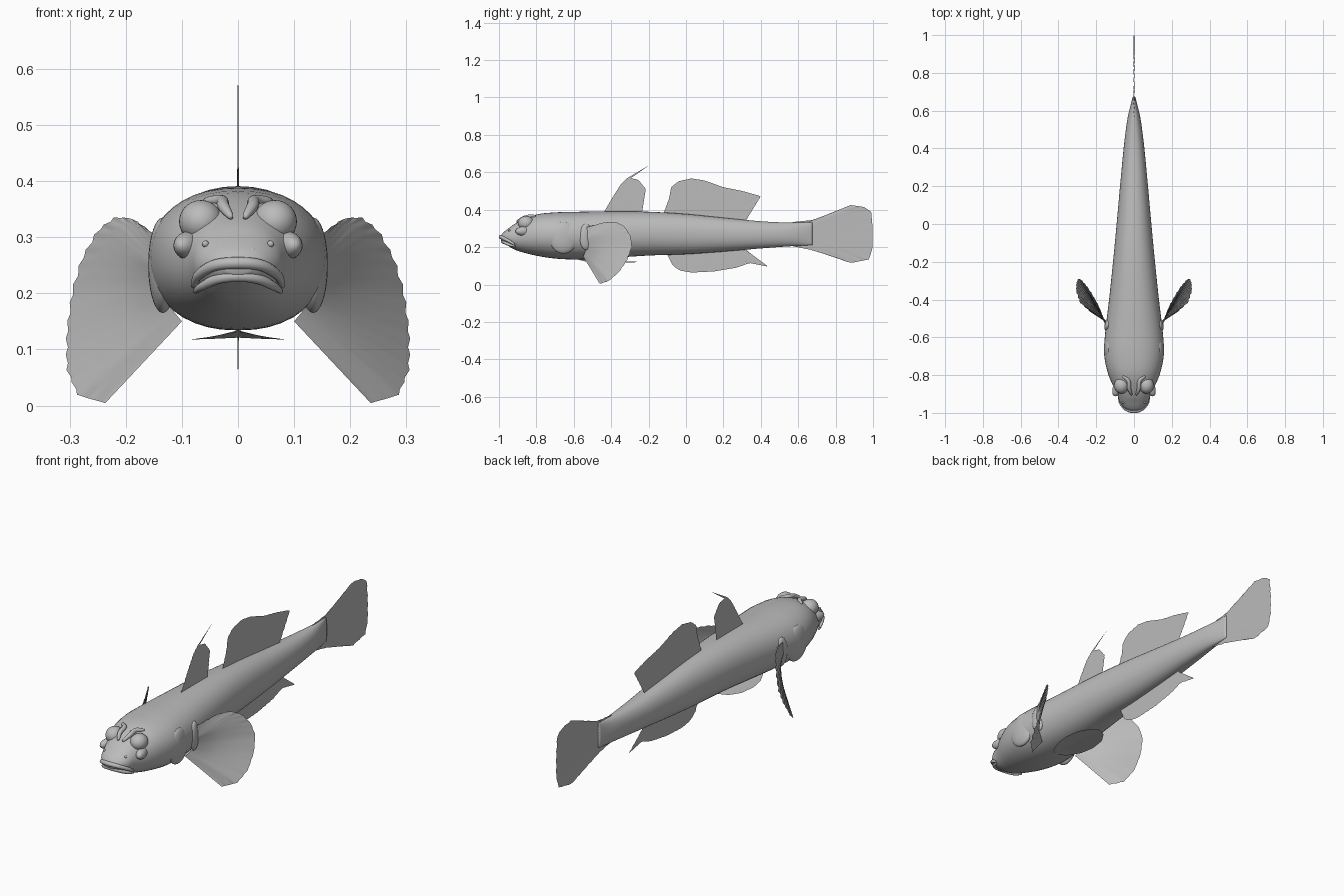
import bpy, bmesh, math
from mathutils import Vector

if "Cube" in bpy.data.objects:
    bpy.data.objects.remove(bpy.data.objects["Cube"])

GREY = (0.5, 0.5, 0.5, 1)
skin = bpy.data.materials.new("plain grey")
skin.use_nodes = True
skin.diffuse_color = GREY
skin.node_tree.nodes["Principled BSDF"].inputs["Base Color"].default_value = GREY


def finish(name, bm, smooth=True):
    mesh = bpy.data.meshes.new(name)
    bm.to_mesh(mesh)
    bm.free()
    for poly in mesh.polygons:
        poly.use_smooth = smooth
    mesh.materials.append(skin)
    obj = bpy.data.objects.new(name, mesh)
    bpy.context.collection.objects.link(obj)
    return obj


def spline(keys, steps):
    """Smooth Catmull-Rom curve through the keys."""
    pts = [Vector(k) for k in keys]
    pts = [2 * pts[0] - pts[1]] + pts + [2 * pts[-1] - pts[-2]]
    out = []
    for a, b, c, d in zip(pts, pts[1:], pts[2:], pts[3:]):
        for i in range(steps):
            t = i / steps
            out.append(b + (c - a) * (t / 2) + (2 * a - 5 * b + 4 * c - d) * (t * t / 2)
                       + (3 * b - a - 3 * c + d) * (t ** 3 / 2))
    return out + [pts[-2]]


def along(points, t):
    """Point at fraction t of a polyline's length."""
    pts = [Vector(p) for p in points]
    left = t * sum((b - a).length for a, b in zip(pts, pts[1:]))
    for a, b in zip(pts, pts[1:]):
        step = (b - a).length
        if left <= step:
            return a.lerp(b, left / step)
        left -= step
    return pts[-1]


def fin(name, base, tip, rays=24, ripple=0.0, side=1, rows=5):
    """Thin sheet stretched from a base line to a tip line, with fin rays."""
    bm = bmesh.new()
    grid = []
    for i in range(rays * 2 + 1):
        t = i / (rays * 2)
        a, b = along(base, t), along(tip, t)
        across = along(tip, min(1, t + .02)) - along(tip, max(0, t - .02))
        normal = (b - a).cross(across).normalized()
        line = []
        for j in range(rows + 1):
            s = j / rows
            p = a.lerp(b, s) + normal * (ripple * s * (1 if i % 2 else -1))
            line.append(bm.verts.new((p.x * side, p.y, p.z)))
        grid.append(line)
    for l, r in zip(grid, grid[1:]):
        for j in range(rows):
            bm.faces.new((l[j], r[j], r[j + 1], l[j + 1]))
    bmesh.ops.remove_doubles(bm, verts=bm.verts, dist=1e-5)
    bmesh.ops.recalc_face_normals(bm, faces=bm.faces)
    return finish(name, bm)


def flat(points):
    return [(0, y, z) for y, z in points]


def ball(name, centre, scale, tilt=0):
    bm = bmesh.new()
    bmesh.ops.create_uvsphere(bm, u_segments=28, v_segments=18, radius=1)
    obj = finish(name, bm)
    obj.location, obj.scale, obj.rotation_euler = centre, scale, (0, 0, tilt)
    return obj


def tube(name, keys, radius):
    """Tapered round strip following the keys."""
    path = spline(keys, 6)
    bm = bmesh.new()
    rings = []
    for i, p in enumerate(path):
        d = (path[min(i + 1, len(path) - 1)] - path[max(i - 1, 0)]).normalized()
        u = d.cross(Vector((0, 0, 1))).normalized()
        v = u.cross(d)
        r = radius * (.35 + .65 * math.sin(math.pi * i / (len(path) - 1)) ** .6)
        rings.append([bm.verts.new(p + r * (u * math.cos(k * math.pi / 5) + v * math.sin(k * math.pi / 5)))
                      for k in range(10)])
    for a, b in zip(rings, rings[1:]):
        for k in range(10):
            bm.faces.new((a[k], a[k - 1], b[k - 1], b[k]))
    bm.faces.new(rings[0])
    bm.faces.new(rings[-1])
    bmesh.ops.recalc_face_normals(bm, faces=bm.faces)
    return finish(name, bm)


# Body: stations of (y, half width, bottom, top)
stations = [
    (-.99, .025, .235, .262), (-.975, .05, .222, .28), (-.945, .074, .203, .303),
    (-.9, .09, .18, .333), (-.8, .135, .154, .374), (-.69, .158, .138, .386),
    (-.57, .152, .134, .389), (-.4, .132, .142, .391), (-.2, .111, .155, .389),
    (0, .092, .162, .377), (.2, .074, .176, .357), (.4, .055, .193, .338),
    (.55, .036, .204, .331), (.63, .018, .208, .331), (.675, .006, .212, .332)]
bm = bmesh.new()
rings, SIDES = [], 40
for y, w, low, high in spline(stations, 4):
    ring = []
    for k in range(SIDES):
        a = 2 * math.pi * k / SIDES
        c, s = math.cos(a), math.sin(a)
        x = w * math.copysign(abs(c) ** .88, c)
        z = (low + high) / 2 + (high - low) / 2 * math.copysign(abs(s) ** .94, s)
        ring.append(bm.verts.new((x, y, z)))
    rings.append(ring)
for a, b in zip(rings, rings[1:]):
    for k in range(SIDES):
        bm.faces.new((a[k], a[k - 1], b[k - 1], b[k]))
bm.faces.new(rings[0])
bm.faces.new(rings[-1])
bmesh.ops.recalc_face_normals(bm, faces=bm.faces)
finish("body", bm)

# Mouth
def mirrored(half):
    return half + [(-x, y, z) for x, y, z in half[-2::-1]]

tube("upper_lip", mirrored([(.08, -.915, .212), (.07, -.948, .233), (.04, -.98, .25), (0, -.99, .254)]), .011)
tube("lower_lip", mirrored([(.077, -.912, .203), (.063, -.945, .213), (.034, -.972, .226), (0, -.98, .23)]), .01)

# Paired parts
for name, s in (("left", 1), ("right", -1)):
    ball(name + "_eye", (s * .066, -.855, .328), (.039, .043, .038))
    tube(name + "_brow", [(s * .012, -.905, .335), (s * .026, -.87, .355),
                          (s * .03, -.83, .365), (s * .06, -.805, .365)], .011)
    ball(name + "_cheek", (s * .085, -.86, .285), (.025, .055, .026), s * .35)
    ball(name + "_front_nostril", (s * .026, -.968, .276), (.006, .006, .006))
    ball(name + "_rear_nostril", (s * .058, -.945, .288), (.006, .006, .006))
    ball(name + "_gill_cover", (s * .134, -.655, .25), (.026, .075, .085), s * .05)
    ball(name + "_fin_root", (s * .138, -.535, .255), (.018, .035, .07), s * .2)
    # Side fin spread out as a fan
    fin(name + "_pectoral_fin",
        [(.148, -.535, .305), (.154, -.53, .25), (.138, -.53, .195), (.1, -.55, .15)],
        [(.162, -.5, .315), (.19, -.43, .334), (.22, -.375, .335), (.25, -.33, .312),
         (.278, -.298, .262), (.295, -.288, .205), (.305, -.315, .13),
         (.305, -.36, .065), (.285, -.415, .018), (.235, -.46, .004)],
        rays=18, ripple=.0025, side=s)
    # Half of the belly sucker
    fin(name + "_pelvic_fin",
        [(0, -.58, .134), (0, -.42, .129), (0, -.25, .121)],
        [(0, -.58, .134), (.04, -.54, .124), (.072, -.47, .119), (.083, -.4, .118),
         (.072, -.32, .118), (.04, -.27, .119), (0, -.25, .121)],
        rays=14, side=s)

# Fins on the centre line
fin("first_dorsal_fin", flat([(-.44, .38), (-.235, .38)]),
    flat([(-.44, .385), (-.39, .47), (-.345, .54), (-.31, .572), (-.255, .56), (-.215, .51), (-.235, .385)]),
    ripple=.001)
fin("dorsal_filament", flat([(-.32, .565), (-.29, .572)]), flat([(-.2, .636), (-.199, .636)]), rays=2)
fin("second_dorsal_fin", flat([(-.12, .37), (.1, .36), (.32, .335)]),
    flat([(-.12, .38), (-.09, .46), (-.08, .52), (-.04, .552), (.03, .567), (.1, .556),
          (.2, .52), (.3, .5), (.4, .472), (.32, .342)]), ripple=.001)
fin("anal_fin", flat([(-.1, .17), (.1, .18), (.32, .2)]),
    flat([(-.1, .16), (-.07, .1), (-.03, .074), (.03, .064), (.15, .07), (.27, .09),
          (.34, .115), (.44, .095), (.32, .185)]), ripple=.001)
fin("tail_fin", flat([(.57, .325), (.62, .27), (.57, .21)]),
    flat([(.57, .334), (.68, .345), (.8, .392), (.88, .425), (.95, .415), (.99, .39),
          (.998, .3), (.998, .2), (.98, .135), (.88, .115), (.78, .15), (.67, .185), (.57, .205)]),
    ripple=.0015)
